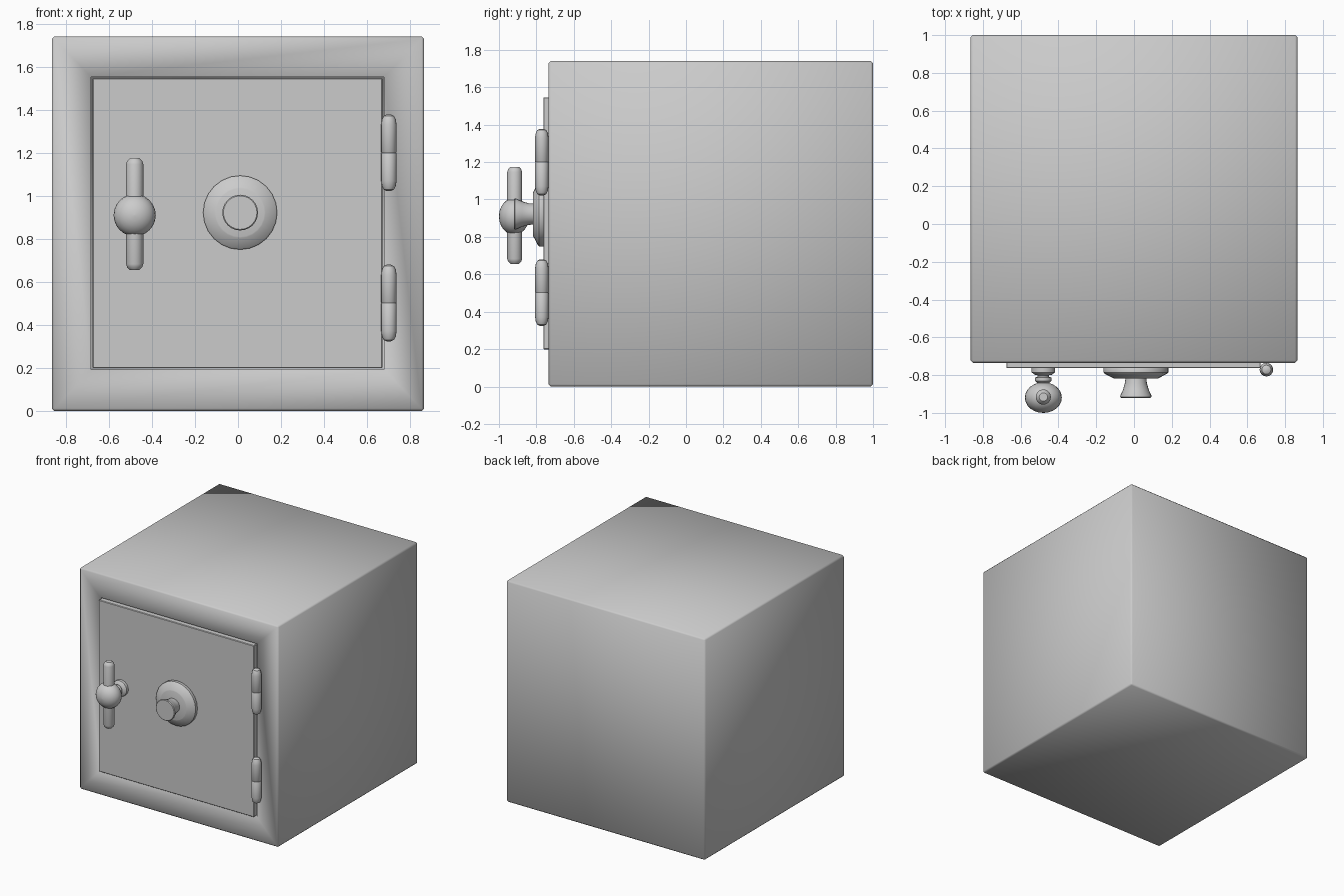
import bpy, bmesh
from math import pi, cos, sin, radians
from mathutils import Vector

if "Cube" in bpy.data.objects:
    bpy.data.objects.remove(bpy.data.objects["Cube"])


def finish(name, bm, angle=None):
    bmesh.ops.recalc_face_normals(bm, faces=bm.faces[:])
    mesh = bpy.data.meshes.new(name)
    bm.to_mesh(mesh)
    bm.free()
    obj = bpy.data.objects.new(name, mesh)
    bpy.context.collection.objects.link(obj)
    bpy.ops.object.select_all(action='DESELECT')
    obj.select_set(True)
    bpy.context.view_layer.objects.active = obj
    if angle is None:
        bpy.ops.object.shade_smooth()
    else:
        bpy.ops.object.shade_smooth_by_angle(angle=radians(angle))
    return obj


def box(lo, hi, bevel):
    bm = bmesh.new()
    bmesh.ops.create_cube(bm, size=1)
    lo, hi = Vector(lo), Vector(hi)
    for v in bm.verts:
        v.co = (lo + hi) / 2 + v.co * (hi - lo)
    bmesh.ops.bevel(bm, geom=bm.edges[:], offset=bevel, segments=1,
                    profile=0.5, affect='EDGES')
    return bm


def lathe(name, profile, origin, axis, sides=24, angle=35):
    """Turn (radius, distance) points around the 'y' or 'z' axis."""
    bm = bmesh.new()
    rings = []
    for r, d in profile:
        ring = []
        for i in range(sides):
            a = 2 * pi * i / sides
            u, w = r * cos(a), r * sin(a)
            co = (u, d, w) if axis == 'y' else (u, w, d)
            ring.append(bm.verts.new(Vector(origin) + Vector(co)))
        rings.append(ring)
    for a, b in zip(rings, rings[1:]):
        for i in range(sides):
            j = (i + 1) % sides
            bm.faces.new((a[i], a[j], b[j], b[i]))
    bm.faces.new(rings[0])
    bm.faces.new(rings[-1])
    return finish(name, bm, angle)


# Cabinet with a shallow door opening in the front
bm = box((-0.865, -0.735, 0), (0.865, 1.0, 1.74), 0.012)
bm.normal_update()
front = min(bm.faces, key=lambda f: f.calc_center_median().y)
opening = bmesh.ops.extrude_discrete_faces  # kept local to the front face below
bmesh.ops.inset_individual(bm, faces=[front], thickness=0.17)
x0, x1, z0, z1 = -0.683, 0.678, 0.192, 1.553
for v in front.verts:
    v.co.x = x0 if v.co.x < 0 else x1
    v.co.z = z0 if v.co.z < 0.87 else z1
bmesh.ops.inset_individual(bm, faces=[front], thickness=0.0001)
for v in front.verts:
    v.co.y += 0.06
finish("cabinet", bm)

# Door plate
finish("door", box((-0.676, -0.763, 0.199), (0.671, -0.68, 1.546), 0.004), 30)

# Combination dial and its flared knob
lathe("dial_plate", [(0.165, 0.01), (0.172, 0), (0.172, -0.022), (0.165, -0.03),
                     (0.118, -0.054), (0.112, -0.056)],
      (0.01, -0.763, 0.922), 'y')
lathe("dial_knob", [(0.055, 0), (0.058, -0.03), (0.068, -0.065), (0.082, -0.095),
                    (0.083, -0.103), (0.078, -0.108)],
      (0.01, -0.812, 0.922), 'y')

# Handle: stem, ball hub and cross bar
hx, hz = -0.48, 0.91
lathe("handle_stem", [(0.062, 0.005), (0.062, -0.022), (0.045, -0.035), (0.03, -0.038),
                      (0.03, -0.046), (0.043, -0.05), (0.043, -0.068), (0.03, -0.08),
                      (0.03, -0.1)], (hx, -0.763, hz), 'y')
hub = [(0.097 * sin(pi * t / 12) + 0.001, 0.081 * cos(pi * t / 12)) for t in range(13)]
lathe("handle_hub", hub, (hx, -0.919, hz), 'y', angle=60)
lathe("handle_bar", [(0.022, -0.26), (0.035, -0.247), (0.04, -0.232), (0.04, 0.232),
                     (0.035, 0.247), (0.022, 0.26)], (hx, -0.916, 0.915), 'z')

# Hinges: two rounded barrels meeting at a seam
for label, z in (("upper", 1.2), ("lower", 0.502)):
    for half, s in (("top", 1), ("bottom", -1)):
        lathe(f"{label}_hinge_{half}",
              [(0.034, 0.0), (0.036, 0.003 * s), (0.036, 0.13 * s), (0.032, 0.155 * s),
               (0.024, 0.171 * s), (0.01, 0.178 * s)],
              (0.701, -0.771, z), 'z', sides=16)
